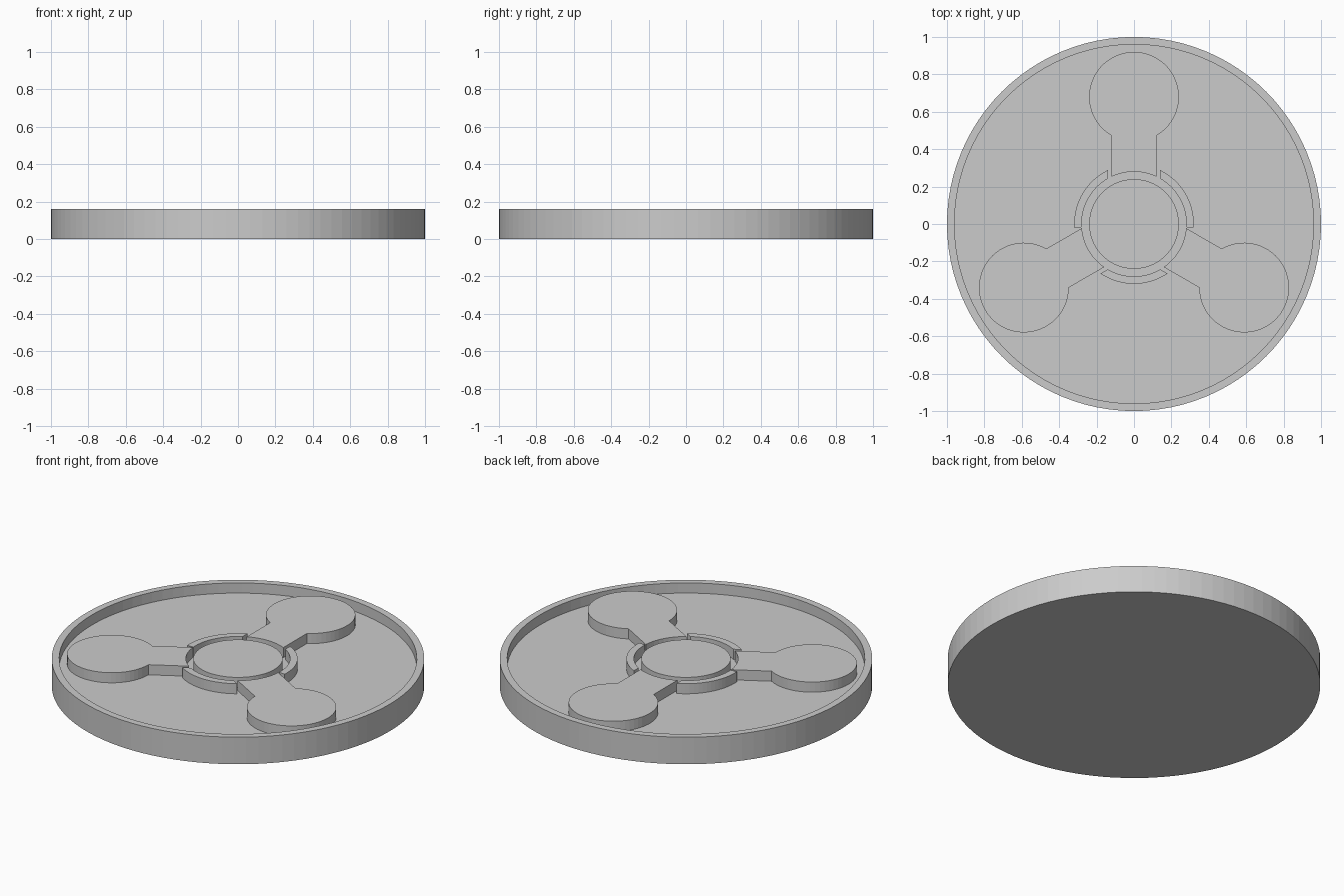
import bpy
import bmesh
from math import sin, cos, asin, sqrt, radians, pi, tau

cube = bpy.data.objects.get("Cube")
if cube:
    bpy.data.objects.remove(cube, do_unlink=True)

TOP, FLOOR = 0.16, 0.10
SINK = FLOOR - 0.02          # raised parts are rooted slightly in the floor
RING_IN, RING_OUT = 0.28, 0.32

grey = bpy.data.materials.new("plain grey")
grey.use_nodes = True
colour = (0.6, 0.6, 0.6, 1)
grey.diffuse_color = colour
grey.node_tree.nodes["Principled BSDF"].inputs["Base Color"].default_value = colour


def arc(radius, start, end, steps, centre=(0, 0)):
    """Points along an arc, both ends included."""
    angles = [start + (end - start) * i / steps for i in range(steps + 1)]
    return [(centre[0] + radius * cos(a), centre[1] + radius * sin(a)) for a in angles]


def finish(name, bm):
    bmesh.ops.recalc_face_normals(bm, faces=bm.faces)
    mesh = bpy.data.meshes.new(name)
    bm.to_mesh(mesh)
    bm.free()
    mesh.materials.append(grey)
    obj = bpy.data.objects.new(name, mesh)
    bpy.context.collection.objects.link(obj)
    return obj


def prism(name, outline, low=SINK, high=TOP):
    """Extrude a flat outline upward."""
    bm = bmesh.new()
    face = bm.faces.new([bm.verts.new((x, y, low)) for x, y in outline])
    moved = bmesh.ops.extrude_face_region(bm, geom=[face], use_keep_orig=True)["geom"]
    verts = [v for v in moved if isinstance(v, bmesh.types.BMVert)]
    bmesh.ops.translate(bm, verts=verts, vec=(0, 0, high - low))
    return finish(name, bm)


def lathe(name, profile, sides):
    """Revolve a profile, closing both ends with flat caps."""
    bm = bmesh.new()
    rings = [[bm.verts.new((x, y, z)) for x, y in arc(r, 0, tau, sides)[:-1]]
             for r, z in profile]
    for a, b in zip(rings, rings[1:]):
        for i in range(sides):
            j = (i + 1) % sides
            bm.faces.new((a[i], a[j], b[j], b[i]))
    bm.faces.new(rings[0])
    bm.faces.new(rings[-1])
    return finish(name, bm)


# Shallow round dish with a thin rim
lathe("dish", [(1, 0), (1, TOP), (0.96, TOP), (0.96, FLOOR)], 96)

# Central disc
prism("centre_disc", arc(0.24, 0, tau, 64)[:-1])

# Three round paddles on straight stems, the first pointing along +y
half, lobe, reach = 0.12, 0.24, 0.68
neck = asin(half / lobe)
root = asin(half / RING_IN)
paddle = arc(lobe, -pi / 2 + neck, 3 * pi / 2 - neck, 48, (0, reach))
paddle += arc(RING_IN, pi / 2 + root, pi / 2 - root, 8)
for i, side in enumerate(("back", "right", "left")):
    obj = prism(side + "_paddle", paddle)
    obj.rotation_euler.z = i * tau / 3

# Broken collar around the disc: pairs of outer and inner arc angles
collar = {
    "left_collar": ((-3.5, 64.1), (-3.5, 60)),
    "right_collar": ((115.9, 183.5), (120, 183.5)),
    "front_collar": ((235.9, 304.1), (240, 300)),
}
for name, (outer, inner) in collar.items():
    outline = arc(RING_OUT, *map(radians, outer), 16)
    outline += arc(RING_IN, *map(radians, reversed(inner)), 16)
    prism(name, outline)
